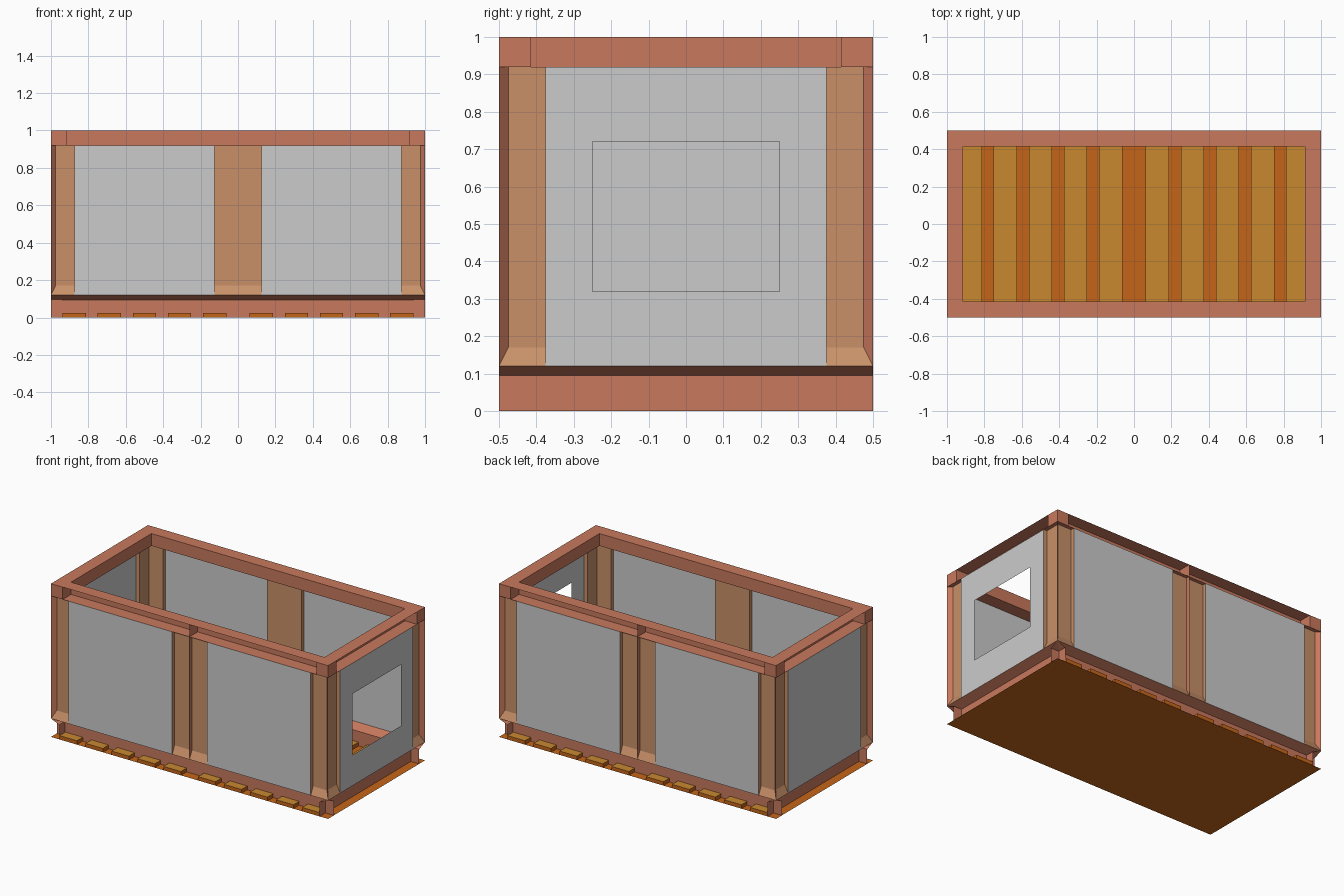
import bpy
from math import pi
from mathutils import Matrix, Vector

if "Cube" in bpy.data.objects:
    bpy.data.objects.remove(bpy.data.objects["Cube"])


def material(name, rgb):
    m = bpy.data.materials.new(name)
    m.diffuse_color = (*rgb, 1)
    m.use_nodes = True
    m.node_tree.nodes["Principled BSDF"].inputs["Base Color"].default_value = m.diffuse_color
    return m


STEEL = material("salmon_steel", (0.58, 0.19, 0.11))
TAN = material("tan_steel", (0.58, 0.28, 0.14))
ORANGE = material("orange_floor", (0.56, 0.13, 0.01))
GOLD = material("golden_slat", (0.58, 0.25, 0.03))


def sheet(name, faces, mat=None):
    """Object from a list of polygons, each a list of points."""
    verts, polys = [], []
    for f in faces:
        polys.append(range(len(verts), len(verts) + len(f)))
        verts += [tuple(p) for p in f]
    me = bpy.data.meshes.new(name)
    me.from_pydata(verts, [], [tuple(p) for p in polys])
    ob = bpy.data.objects.new(name, me)
    bpy.context.collection.objects.link(ob)
    if mat:
        me.materials.append(mat)
    return ob


def box_faces(x0, x1, y0, y1, z0, z1):
    a = [(x0, y0), (x1, y0), (x1, y1), (x0, y1)]
    sides = [[(*a[i], z0), (*a[(i + 1) % 4], z0), (*a[(i + 1) % 4], z1), (*a[i], z1)]
             for i in range(4)]
    return sides + [[(*p, z1) for p in a], [(*p, z0) for p in reversed(a)]]


def ring(name, profile, mat):
    """Sweep an (inset, z) profile around the 2 x 1 rectangle."""
    def corner(k, inset, z):
        sx, sy = [(-1, -1), (1, -1), (1, 1), (-1, 1)][k % 4]
        return (sx * (1 - inset), sy * (0.5 - inset), z)
    faces = []
    for p, q in zip(profile, profile[1:]):
        for k in range(4):
            faces.append([corner(k, *p), corner(k, *q), corner(k + 1, *q), corner(k + 1, *p)])
    return sheet(name, faces, mat)


# Top channel rail, sloped lower ledge
ring("top_rail", [(0, 1), (0.085, 1), (0.085, 0.92), (0, 0.92)], STEEL)
ring("lower_ledge", [(0, 0.12), (0.06, 0.095)], STEEL)

# Corner blocks and diagonal corner fins
blocks, fins = [], []
for sx in (-1, 1):
    for sy in (-1, 1):
        xs = sorted((sx * 0.915, sx))
        ys = sorted((sy * 0.415, sy * 0.5))
        blocks += box_faces(*xs, *ys, 0.92, 1)
        fins.append([(sx, sy * 0.5, 0.12), (sx, sy * 0.5, 0.92),
                     (sx * 0.975, sy * 0.475, 0.92), (sx * 0.975, sy * 0.475, 0.17)])
sheet("corner_blocks", blocks, STEEL)
sheet("corner_fins", fins, STEEL)


def wall(name, turn, half, dist, window=False):
    """One side wall; u runs along it, d is the inset from the outer face."""
    rot = Matrix.Rotation(turn * pi / 2, 3, 'Z')

    def P(u, d, z):
        return rot @ Vector((u, -(dist - d), z))

    def rect(u0, u1, d, z0, z1):
        return [P(u0, d, z0), P(u1, d, z0), P(u1, d, z1), P(u0, d, z1)]

    edge = half - 0.125
    long_wall = half > 0.6
    spans = [(-edge, -0.125), (0.125, edge)] if long_wall else [(-edge, edge)]
    # Grey panels, with an opening on one end
    panels = []
    for u0, u1 in spans:
        if window:
            panels += [rect(u0, -0.25, 0, 0.12, 0.92), rect(0.25, u1, 0, 0.12, 0.92),
                       rect(-0.25, 0.25, 0, 0.12, 0.32), rect(-0.25, 0.25, 0, 0.72, 0.92)]
        else:
            panels.append(rect(u0, u1, 0, 0.12, 0.92))
    sheet(name + "_panels", panels)
    # Recessed tan columns with flared feet
    cols = []
    columns = [(-half + 0.025, -edge, -half, -edge), (edge, half - 0.025, edge, half)]
    if long_wall:
        columns.append((-0.125, 0.125, -0.125, 0.125))
    for u0, u1, f0, f1 in columns:
        cols.append(rect(u0, u1, 0.025, 0.17, 0.92))
        cols.append([P(f0, 0, 0.12), P(f1, 0, 0.12), P(u1, 0.025, 0.17), P(u0, 0.025, 0.17)])
    for u in [u for s in spans for u in s]:
        cols.append([P(u, 0, 0.12), P(u, 0.025, 0.17), P(u, 0.025, 0.92), P(u, 0, 0.92)])
    sheet(name + "_columns", cols, TAN)
    # Bottom web, crossing its neighbours at the corners
    sheet(name + "_bottom_web", [rect(-half, half, 0.06, 0, 0.095)]
          + [[P(s * half, 0, 0.12), P(s * half, 0.06, 0.095), P(s * (half - 0.06), 0.06, 0.095)]
             for s in (-1, 1)], STEEL)
    # Centre fin on the long walls
    if long_wall:
        sheet(name + "_centre_fin", [
            [P(0, 0, 0.12), P(0, 0.025, 0.17), P(0, 0.025, 0.92), P(0, 0, 0.92)],
            [P(0, 0, 0.92), P(0, 0.085, 0.92), P(0, 0.085, 1), P(0, 0, 1)]], STEEL)


wall("front", 0, 1, 0.5)
wall("right", 1, 0.5, 1, window=True)
wall("back", 2, 1, 0.5)
wall("left", 3, 0.5, 1)

# Floor sheet and raised slats
sheet("floor", [[(-1, -0.5, 0), (1, -0.5, 0), (1, 0.5, 0), (-1, 0.5, 0)]], ORANGE)
slats = []
for i in range(5):
    x = 0.0625 + 0.1875 * i
    for x0, x1 in ((x, x + 0.125), (-x - 0.125, -x)):
        slats += box_faces(x0, x1, -0.5, 0.5, 0, 0.025)[:5]
slat_ob = sheet("floor_slats", slats, ORANGE)
slat_ob.data.materials.append(GOLD)
for p in slat_ob.data.polygons:
    p.material_index = 1 if p.normal.z > 0.5 else 0
